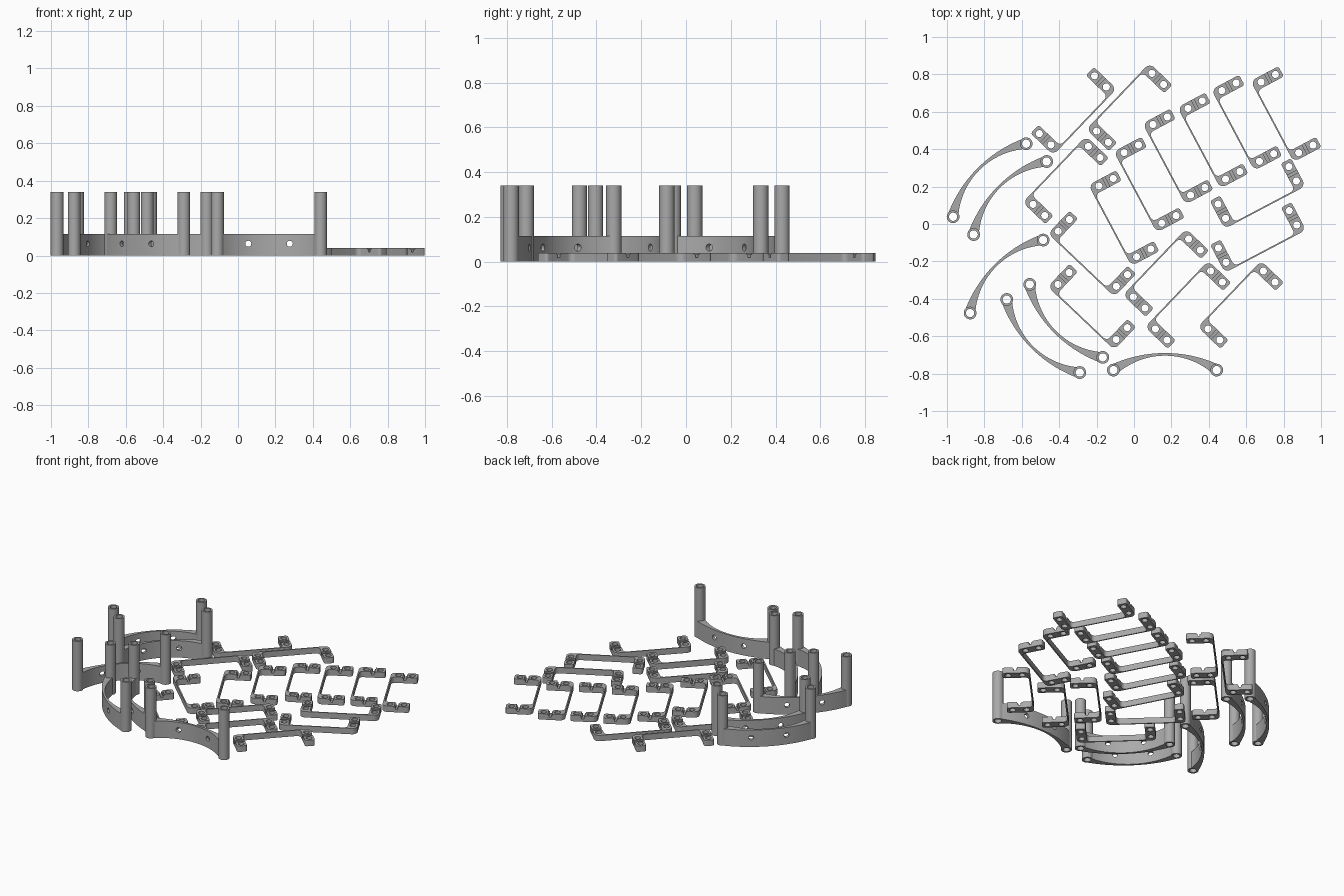
import bpy, bmesh, math
from mathutils import Matrix, Vector

if "Cube" in bpy.data.objects:
    bpy.data.objects.remove(bpy.data.objects["Cube"])

grey = bpy.data.materials.new("mid_grey")
grey.diffuse_color = (0.4, 0.4, 0.4, 1)
grey.use_nodes = True
grey.node_tree.nodes["Principled BSDF"].inputs["Base Color"].default_value = grey.diffuse_color


def add_prism(bm, pts, z0, z1, mat=Matrix()):
    """Extrude a closed 2D outline from z0 to z1."""
    face = bm.faces.new([bm.verts.new(mat @ Vector((x, y, z0))) for x, y in pts])
    res = bmesh.ops.extrude_face_region(bm, geom=[face])
    shift = mat.to_3x3() @ Vector((0, 0, z1 - z0))
    bmesh.ops.translate(bm, vec=shift, verts=[v for v in res["geom"] if isinstance(v, bmesh.types.BMVert)])


def arc(cx, cy, r, a0, a1, n):
    return [(cx + r * math.cos(math.radians(a0 + (a1 - a0) * i / n)),
             cy + r * math.sin(math.radians(a0 + (a1 - a0) * i / n))) for i in range(n + 1)]


def circle(cx, cy, r, n=32):
    return arc(cx, cy, r, 0, 360, n)[:-1]


def helper(name, build):
    """Object made from a bmesh filled by build()."""
    bm = bmesh.new()
    build(bm)
    bmesh.ops.recalc_face_normals(bm, faces=bm.faces)
    me = bpy.data.meshes.new(name)
    bm.to_mesh(me)
    bm.free()
    ob = bpy.data.objects.new(name, me)
    bpy.context.collection.objects.link(ob)
    ob.hide_render = True
    return ob


def combine(name, base, steps):
    """Apply booleans to the base and return one finished mesh."""
    for op, ob in steps:
        m = base.modifiers.new(op, 'BOOLEAN')
        m.operation, m.object, m.solver = op, ob, 'EXACT'
    dg = bpy.context.evaluated_depsgraph_get()
    me = bpy.data.meshes.new_from_object(base.evaluated_get(dg))
    me.name = name
    me.materials.clear()
    me.materials.append(grey)
    for ob in [base] + [o for _, o in steps]:
        bpy.data.objects.remove(ob)
    return me


def place(name, me, spots):
    for i, (x, y, ang) in enumerate(spots):
        ob = bpy.data.objects.new(f"{name}_{i + 1}", me)
        ob.location = (x, y, 0)
        ob.rotation_euler.z = math.radians(ang)
        bpy.context.collection.objects.link(ob)
        if i == 0:
            bpy.context.view_layer.objects.active = ob
            ob.select_set(True)
            bpy.ops.object.shade_smooth_by_angle(angle=math.radians(30))
            ob.select_set(False)


# --- C-shaped bracket: thin strip with a two-hole tab at each end
HALF, W, TIP, THICK = 0.214, 0.031, 0.121, 0.04
PITCH = 0.0865
lo, hi = HALF - W, HALF + W
upper = (arc(-0.013, hi - 0.034, 0.034, 180, 90, 8)
         + arc(TIP - 0.014, hi - 0.014, 0.014, 90, 0, 5)
         + arc(TIP - 0.014, lo + 0.014, 0.014, 0, -90, 5)
         + arc(-0.015, lo - 0.024, 0.024, 90, 180, 6))
outline = upper + [(x, -y) for x, y in reversed(upper)]


def bracket_holes(bm):
    for s in (-1, 1):
        for x in (0, PITCH):
            add_prism(bm, circle(x, s * HALF, 0.019), -0.1, 0.1)


def tab_grooves(bm):
    # stepped groove across each tab, between its holes
    half = [(0.007, 0.018), (0.007, 0.032), (0.014, 0.032), (0.014, 0.06)]
    prof = half + [(-x, z) for x, z in reversed(half)]
    prof = [(x + PITCH / 2, z) for x, z in prof]
    turn = Matrix.Rotation(math.radians(90), 4, 'X')
    for s in (-1, 1):
        add_prism(bm, prof, -s * HALF - 0.05, -s * HALF + 0.05, turn)


bracket = combine("bracket",
                  helper("bracket_base", lambda bm: add_prism(bm, outline, 0, THICK)),
                  [('DIFFERENCE', helper("holes", bracket_holes)),
                   ('DIFFERENCE', helper("grooves", tab_grooves))])
place("bracket", bracket, [
    (.78, .57, 28), (.57, .524, 28), (.389, .429, 28), (.202, .343, 28),
    (.048, .193, 28), (-.087, .014, 28), (-.296, .578, 136.3), (-.052, .651, -43.7),
    (-.392, .26, -43.7), (-.25, -.186, 46.5), (-.251, -.47, 46.5), (.144, -.235, -43.7),
    (.262, -.406, -43.7), (.544, -.406, -43.7), (.679, .13, 117.8), (.681, -.105, 117.8)])

# --- Curved wall with a tall tube at each end; bulges towards local +y
END, TUBE_R, TUBE_H, WALL_H = 0.276, 0.034, 0.34, 0.115


def bow(half, y_end, y_mid, n=32):
    """Circular arc through (+-half, y_end) and (0, y_mid)."""
    sag = y_mid - y_end
    r = (half * half + sag * sag) / (2 * sag)
    a = math.degrees(math.asin(half / r))
    return arc(0, y_mid - r, r, 90 + a, 90 - a, n)


wall = bow(0.284, 0.030, 0.091) + bow(0.268, -0.030, 0.077)[::-1]


def tubes(bm):
    for s in (-1, 1):
        add_prism(bm, circle(s * END, 0, TUBE_R, 40), 0, TUBE_H)


def bores(bm):
    for s in (-1, 1):
        add_prism(bm, circle(s * END, 0, 0.022), -0.1, 0.5)


def wall_holes(bm):
    turn = Matrix.Rotation(math.radians(90), 4, 'X')
    for s in (-1, 1):
        add_prism(bm, circle(s * 0.111, 0.063, 0.016, 24), -0.3, 0.3, turn)


curved_wall = combine("curved_wall",
                      helper("wall_base", lambda bm: add_prism(bm, wall, 0, WALL_H)),
                      [('UNION', helper("tubes", tubes)),
                       ('DIFFERENCE', helper("bores", bores)),
                       ('DIFFERENCE', helper("wall_holes", wall_holes))])
place("curved_wall", curved_wall, [
    (-.772, .234, 45), (-.662, .139, 45), (-.681, -.281, 45),
    (-.485, -.599, 135), (-.362, -.518, 135), (.166, -.781, 0)])
